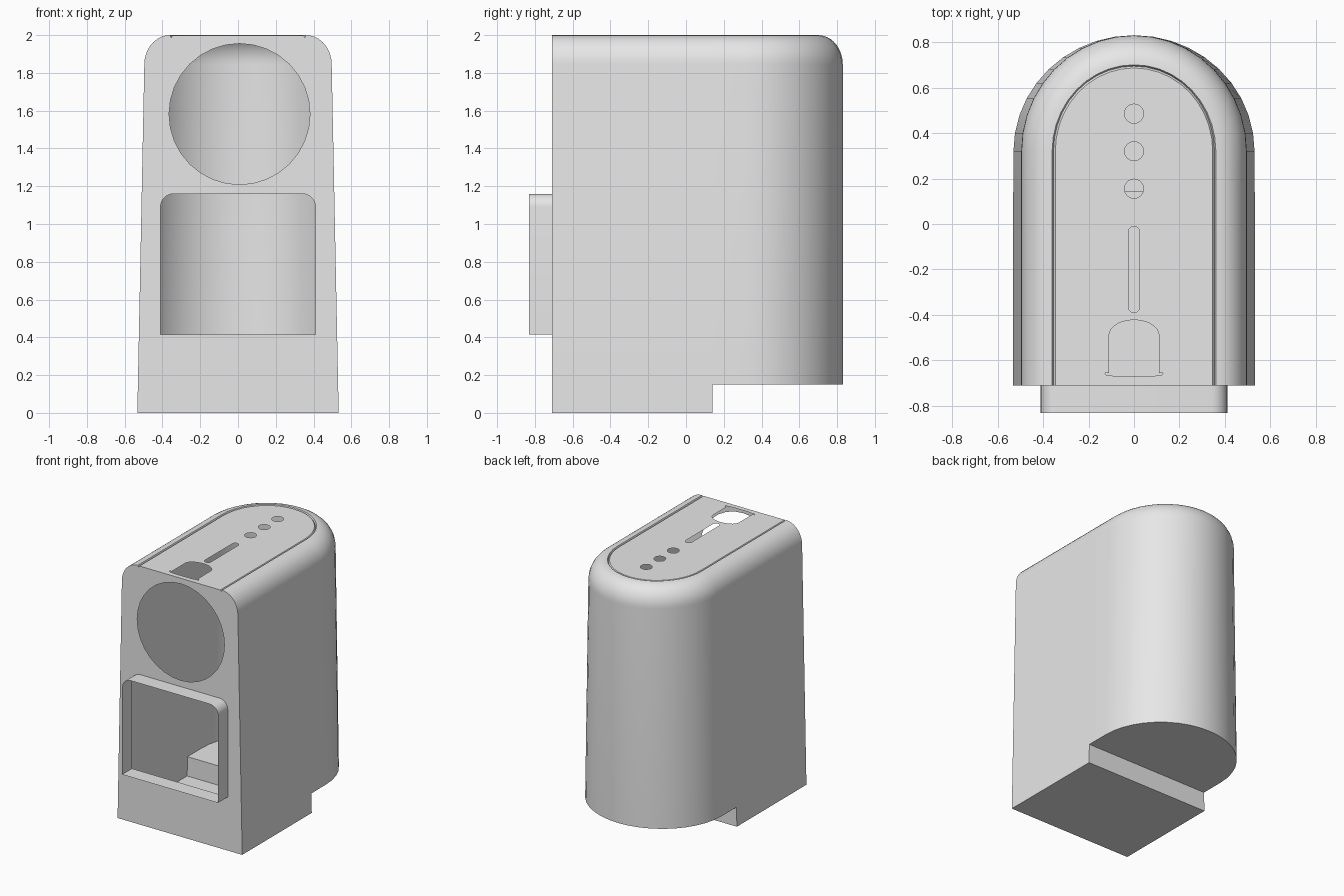
import bpy, bmesh, math
from mathutils import Vector

if "Cube" in bpy.data.objects:
    bpy.data.objects.remove(bpy.data.objects["Cube"])

FRONT, STEP, ARC_Y = -0.71, 0.14, 0.32     # front plane, base step, start of rounded back
grey = bpy.data.materials.new("light grey")
grey.diffuse_color = (0.8, 0.8, 0.8, 1)
grey.use_nodes = True
grey.node_tree.nodes["Principled BSDF"].inputs["Base Color"].default_value = grey.diffuse_color


def finish(bm, name):
    me = bpy.data.meshes.new(name)
    bm.normal_update()
    bm.to_mesh(me)
    bm.free()
    ob = bpy.data.objects.new(name, me)
    bpy.context.collection.objects.link(ob)
    me.materials.append(grey)
    bpy.ops.object.select_all(action='DESELECT')
    ob.select_set(True)
    bpy.context.view_layer.objects.active = ob
    bpy.ops.object.shade_smooth_by_angle(angle=math.radians(30))
    return ob


def arc(cx, cy, rx, ry, a0, a1, n):
    return [(cx + rx * math.cos(math.radians(a0 + (a1 - a0) * i / n)),
             cy + ry * math.sin(math.radians(a0 + (a1 - a0) * i / n))) for i in range(n + 1)]


def plate(name, loops, place, normal):
    """Thin flat sheet: first loop is the outline, the others are holes."""
    bm = bmesh.new()
    edges = []
    for loop in loops:
        vs = [bm.verts.new(place(a, b)) for a, b in loop]
        edges += [bm.edges.new((vs[i - 1], vs[i])) for i in range(len(vs))]
    bmesh.ops.triangle_fill(bm, use_beauty=True, edges=edges, normal=normal)
    bm.normal_update()
    for f in bm.faces:
        if f.normal.dot(Vector(normal)) < 0:
            f.normal_flip()
    return finish(bm, name)


def plan(w, b):
    """Horizontal section: straight sides and a rounded back."""
    return ([(w, FRONT), (w, STEP)] + arc(0, ARC_Y, w, b, 0, 180, 20)
            + [(-w, STEP), (-w, FRONT)])


# Vertical levels: half width, back arc depth, height
levels = [(0.533, 0.51, 0.0), (0.53, 0.51, 0.15)]
for a in range(0, 91, 10):                  # rounded shoulder
    r = math.radians(a)
    levels.append((0.36 + 0.136 * math.cos(r), 0.38 + 0.13 * math.cos(r), 1.845 + 0.155 * math.sin(r)))
levels += [(0.354, 0.374, 1.987), (0.346, 0.366, 1.998)]   # groove round the top panel

# Body shell: side walls, shoulder and stepped underside
bm = bmesh.new()
rings = []
for w, b, z in levels:
    rings.append([bm.verts.new((x, y, z)) if z > 0 or y <= STEP else None for x, y in plan(w, b)])
for lo, hi in zip(rings, rings[1:]):
    for i in range(len(lo) - 1):
        quad = (lo[i], lo[i + 1], hi[i + 1], hi[i])
        if None not in quad:
            bm.faces.new(quad)
base, shelf = rings[0], rings[1]
bm.faces.new((base[0], base[-1], base[-2], base[1]))       # bottom
bm.faces.new((base[1], base[-2], shelf[-2], shelf[1]))     # step riser
bm.faces.new(list(reversed(shelf[1:-1])))                  # raised underside
finish(bm, "body_shell")

# Window outline with rounded upper corners
window = ([(-0.41, 0.415), (0.41, 0.415)] + arc(0.34, 1.09, 0.07, 0.07, 0, 90, 8)
          + arc(-0.34, 1.09, 0.07, 0.07, 90, 180, 8))

# Front panel with round opening and window opening
side = [(w, z) for w, b, z in levels]
outline = side + [(-w, z) for w, z in reversed(side)]
porthole = arc(0.008, 1.582, 0.373, 0.373, 0, 360, 32)[:-1]
plate("front_panel", [outline, porthole, window], lambda x, z: (x, FRONT, z), (0, -1, 0))

# Window frame: open thin sleeve standing out from the front
bm = bmesh.new()
near = [bm.verts.new((x, -0.83, z)) for x, z in window]
far = [bm.verts.new((x, FRONT, z)) for x, z in window]
for i in range(len(window)):
    bm.faces.new((near[i - 1], far[i - 1], far[i], near[i]))
bmesh.ops.recalc_face_normals(bm, faces=bm.faces[:])
finish(bm, "window_frame")

# Top panel with three round holes, a slot and an arched hole
holes = [arc(0, y, 0.042, 0.042, 0, 360, 24)[:-1] for y in (0.485, 0.32, 0.155)]
slot = arc(0, -0.035, 0.025, 0.025, 0, 180, 8) + arc(0, -0.365, 0.025, 0.025, 180, 360, 8)
arch = (arc(0, -0.49, 0.11, 0.068, 0, 180, 14)
        + [(-0.11, -0.654), (-0.127, -0.656), (-0.123, -0.664), (-0.06, -0.671),
           (0.06, -0.671), (0.123, -0.664), (0.127, -0.656), (0.11, -0.654)])
w, b, z = levels[-1]
plate("top_panel", [plan(w, b)] + holes + [slot, arch], lambda x, y: (x, y, levels[-1][2]), (0, 0, 1))
